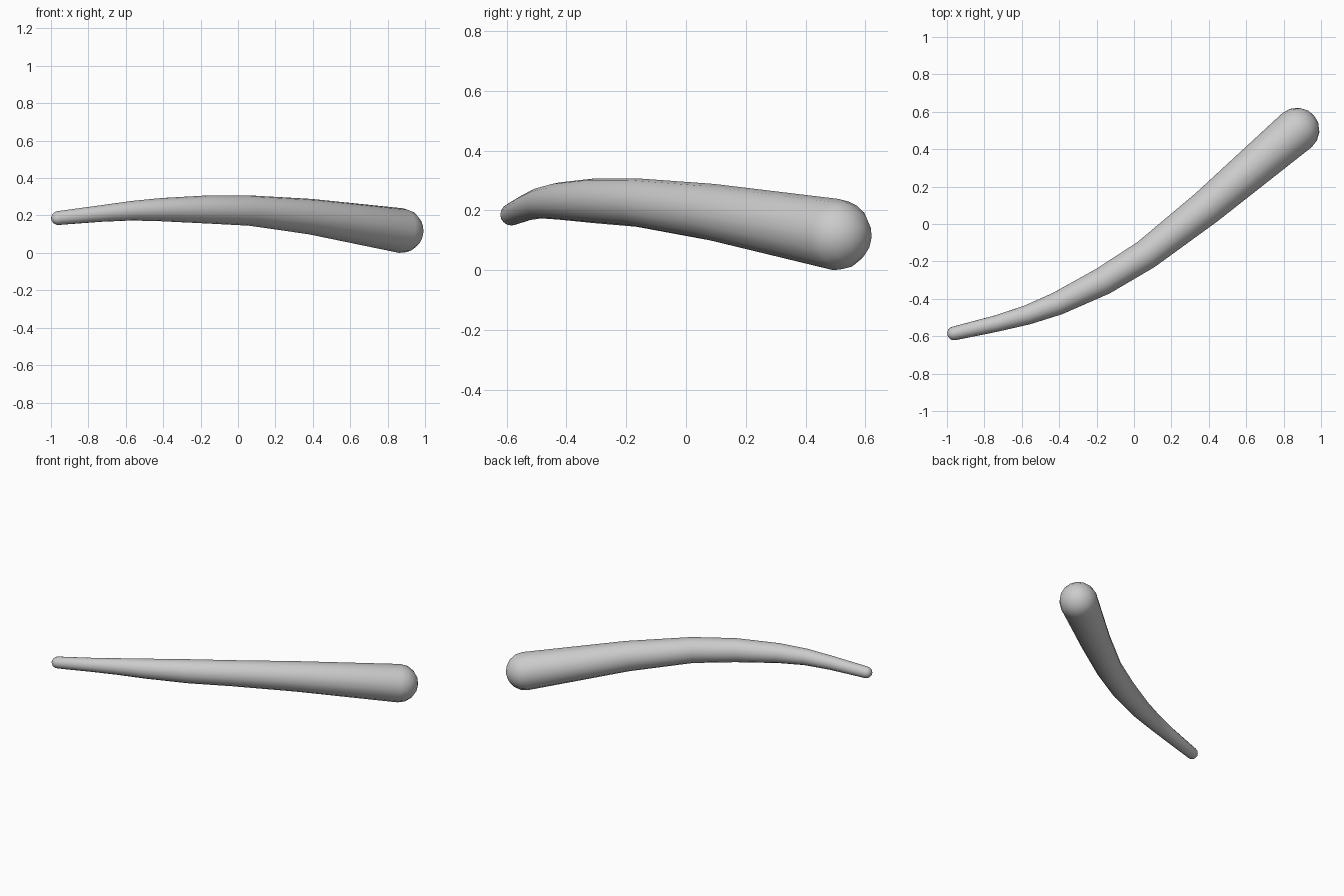
import bpy, bmesh, math
from mathutils import Vector

if "Cube" in bpy.data.objects:
    bpy.data.objects.remove(bpy.data.objects["Cube"])

SIDES = 16
# centre line (x, y, z) and radius, thin tip to thick end
path = [(-0.962, -0.585, 0.187, 0.037), (-0.735, -0.532, 0.211, 0.044),
        (-0.57, -0.486, 0.226, 0.052), (-0.41, -0.426, 0.232, 0.062),
        (-0.165, -0.305, 0.233, 0.075), (0.065, -0.163, 0.227, 0.081),
        (0.385, 0.087, 0.195, 0.095), (0.872, 0.502, 0.120, 0.120)]
pts = [Vector(p[:3]) for p in path]
rad = [p[3] for p in path]


def tangent(i):
    return (pts[min(i + 1, len(pts) - 1)] - pts[max(i - 1, 0)]).normalized()


# stations: centre, direction, radius, with rounded caps at both ends
stations = []
angles = [math.radians(a) for a in (68, 45, 22)]
for a in angles:
    stations.append((pts[0] - tangent(0) * rad[0] * math.sin(a), tangent(0), rad[0] * math.cos(a)))
for i, p in enumerate(pts):
    stations.append((p, tangent(i), rad[i]))
e = len(pts) - 1
for a in reversed(angles):
    stations.append((pts[e] + tangent(e) * rad[e] * math.sin(a), tangent(e), rad[e] * math.cos(a)))

# skin the rings
bm = bmesh.new()
rings = []
for c, t, r in stations:
    side = t.cross(Vector((0, 0, 1))).normalized()
    up = side.cross(t).normalized()
    rings.append([bm.verts.new(c + (side * math.cos(k * math.tau / SIDES)
                                    + up * math.sin(k * math.tau / SIDES)) * r)
                  for k in range(SIDES)])
for a, b in zip(rings, rings[1:]):
    for k in range(SIDES):
        n = (k + 1) % SIDES
        bm.faces.new((a[k], a[n], b[n], b[k]))

# close both ends
start = bm.verts.new(pts[0] - tangent(0) * rad[0])
end = bm.verts.new(pts[e] + tangent(e) * rad[e])
for k in range(SIDES):
    n = (k + 1) % SIDES
    bm.faces.new((start, rings[0][n], rings[0][k]))
    bm.faces.new((end, rings[-1][k], rings[-1][n]))
bmesh.ops.recalc_face_normals(bm, faces=bm.faces)

# rest on the ground
low = min(v.co.z for v in bm.verts)
bmesh.ops.translate(bm, verts=bm.verts, vec=(0, 0, -low))

mesh = bpy.data.meshes.new("curved_club")
bm.to_mesh(mesh)
bm.free()
club = bpy.data.objects.new("curved_club", mesh)
bpy.context.collection.objects.link(club)
for f in mesh.polygons:
    f.use_smooth = True
